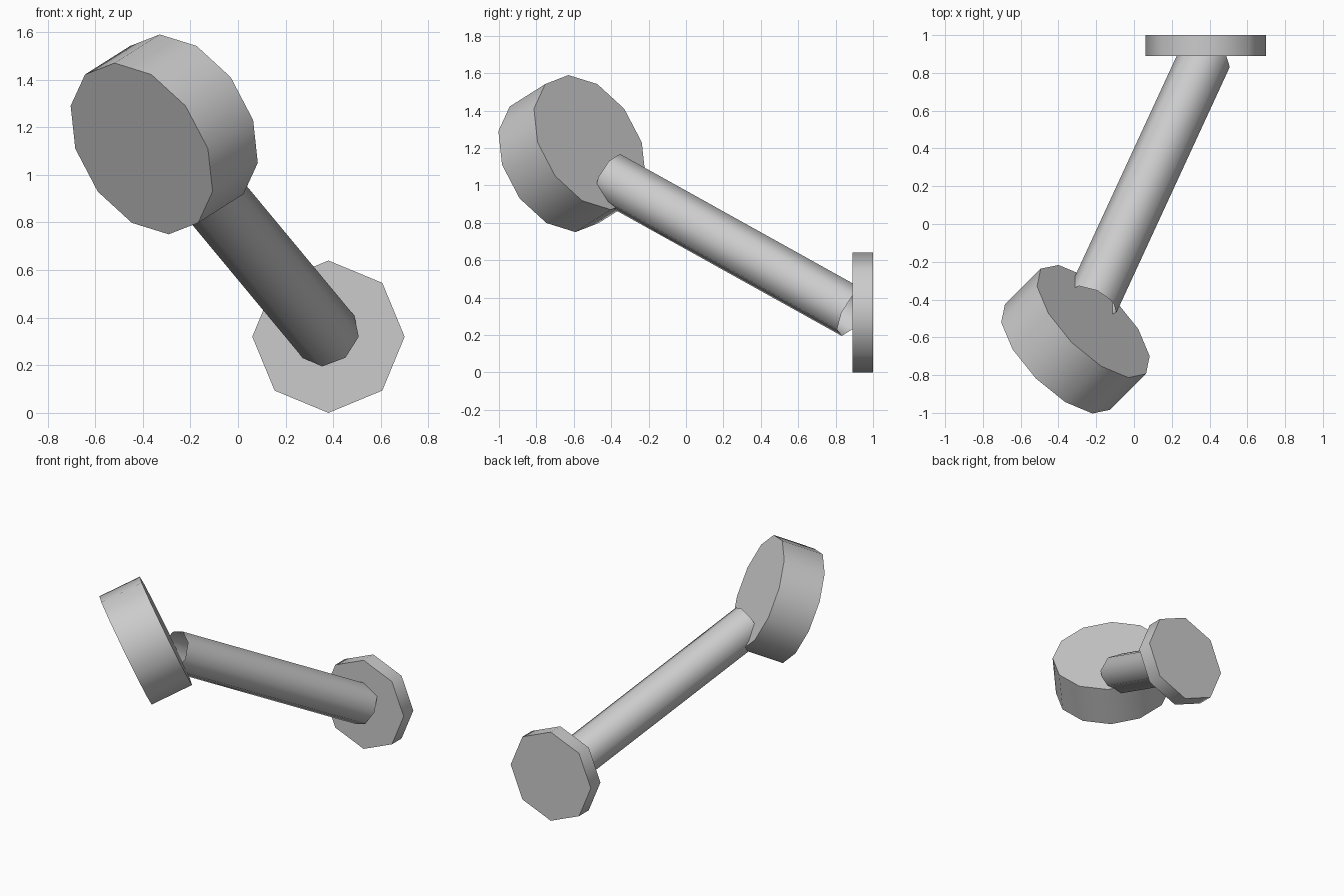
import bpy
import math
from mathutils import Vector, Matrix

cube = bpy.data.objects.get("Cube")
if cube:
    bpy.data.objects.remove(cube, do_unlink=True)

grey = bpy.data.materials.new("light grey")
grey.use_nodes = True
colour = (0.6, 0.6, 0.6, 1)
grey.diffuse_color = colour
grey.node_tree.nodes["Principled BSDF"].inputs["Base Color"].default_value = colour


def cylinder(name, start, end, radius, sides, caps):
    """Prism from start to end, with one corner pointing straight up."""
    start, end = Vector(start), Vector(end)
    axis = (end - start).normalized()
    side = axis.cross(Vector((0, 0, 1))).normalized()
    up = side.cross(axis)
    bpy.ops.mesh.primitive_cylinder_add(
        vertices=sides, radius=radius, depth=(end - start).length,
        end_fill_type='NGON' if caps else 'NOTHING')
    ob = bpy.context.object
    ob.name = name
    # local y is up, local z runs along the axis
    frame = Matrix((up.cross(axis), up, axis)).transposed().to_4x4()
    ob.matrix_world = Matrix.Translation((start + end) / 2) @ frame
    ob.data.materials.append(grey)
    bpy.ops.object.shade_smooth_by_angle(angle=math.radians(50))
    return ob


# Octagonal wall plate
cylinder("wall_plate", (0.38, 1.0, 0.32), (0.38, 0.89, 0.32), 0.32, 8, True)

# Open tube from the plate to the back of the head
cylinder("arm_tube", (0.38, 0.89, 0.32), (-0.22, -0.41, 1.043), 0.14, 8, False)

# Twelve-sided lamp head, tilted down and to the side
cylinder("lamp_head", (-0.215, -0.515, 1.23), (-0.405, -0.705, 1.11), 0.394, 12, True)
